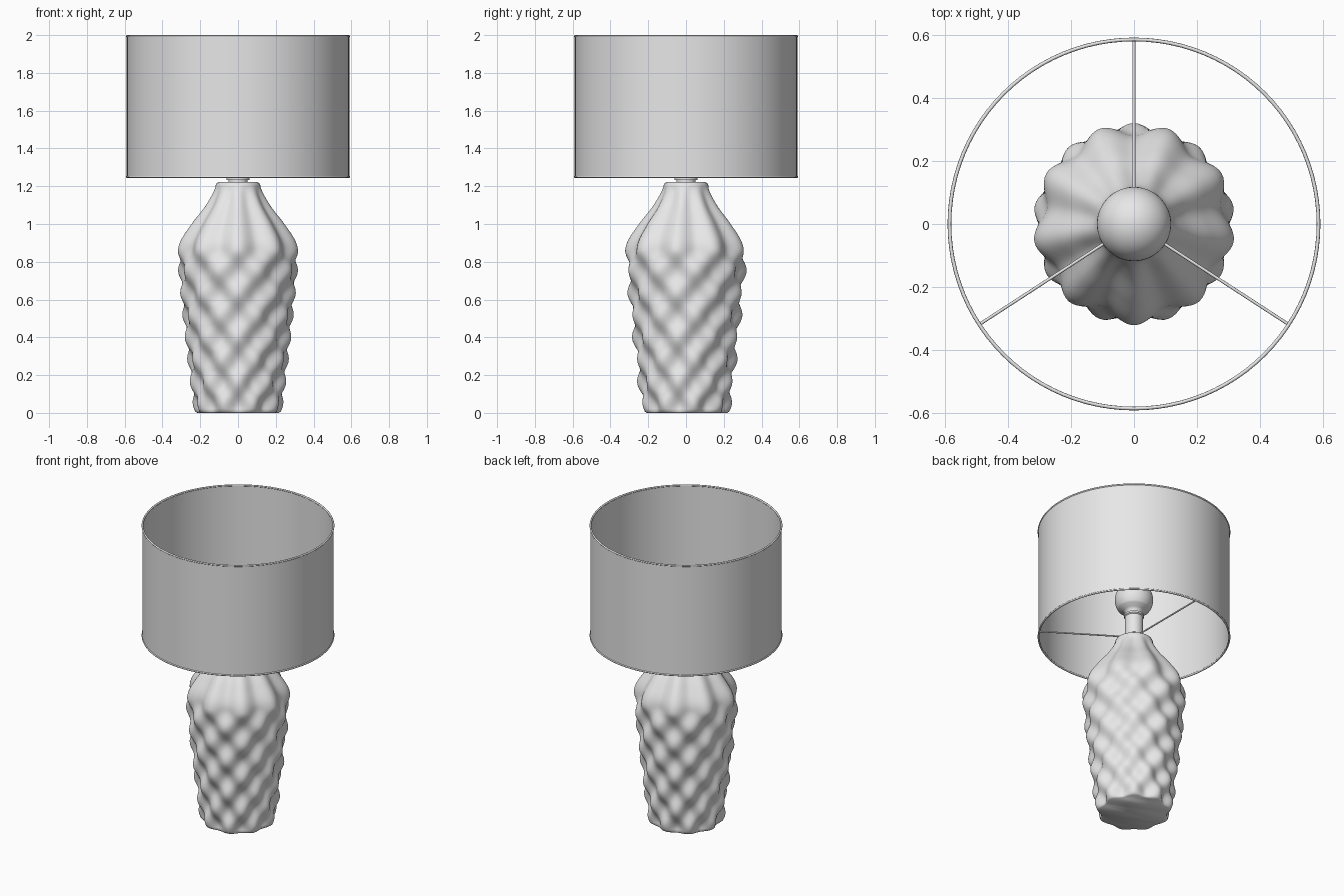
import bpy, bmesh, math
from mathutils import Vector

cube = bpy.data.objects.get("Cube")
if cube:
    bpy.data.objects.remove(cube, do_unlink=True)

# One plain pale grey for the whole lamp
grey = bpy.data.materials.new("pale grey")
grey.use_nodes = True
grey.diffuse_color = (0.8, 0.8, 0.8, 1)
grey.node_tree.nodes["Principled BSDF"].inputs["Base Color"].default_value = (0.8, 0.8, 0.8, 1)


def finish(bm, name, angle=40):
    bmesh.ops.recalc_face_normals(bm, faces=bm.faces)
    mesh = bpy.data.meshes.new(name)
    bm.to_mesh(mesh)
    bm.free()
    mesh.materials.append(grey)
    obj = bpy.data.objects.new(name, mesh)
    bpy.context.collection.objects.link(obj)
    bpy.ops.object.select_all(action='DESELECT')
    obj.select_set(True)
    bpy.context.view_layer.objects.active = obj
    bpy.ops.object.shade_smooth_by_angle(angle=math.radians(angle))
    return obj


def lathe(name, profile, sides, closed=False, caps=True, relief=None, angle=40):
    """Sweep (radius, height) points round z; relief adds to the radius."""
    bm = bmesh.new()
    rings = []
    for r, z in profile:
        ring = []
        for i in range(sides):
            a = math.tau * i / sides - math.pi / 2
            rr = r + (relief(a, z) if relief else 0)
            ring.append(bm.verts.new((rr * math.cos(a), rr * math.sin(a), z)))
        rings.append(ring)
    pairs = list(zip(rings, rings[1:]))
    if closed:
        pairs.append((rings[-1], rings[0]))
    for low, high in pairs:
        for i in range(sides):
            j = (i + 1) % sides
            bm.faces.new((low[i], low[j], high[j], high[i]))
    if caps and not closed:
        bm.faces.new(rings[0])
        bm.faces.new(rings[-1])
    return finish(bm, name, angle)


# Dimpled ceramic body: smooth vase profile, one radius every 0.1 of height
RADII = [.217, .232, .243, .255, .266, .277, .287, .296, .304, .294, .235, .163, .118]
COLUMNS, PITCH, TOP_ROW, DEPTH = 9, 0.235, 0.865, 0.02


def body_radius(z):
    t = min(z / 0.1, len(RADII) - 1.001)
    i = int(t)
    f = t - i
    a, b, c, d = (RADII[max(0, min(len(RADII) - 1, i + k))] for k in (-1, 0, 1, 2))
    return b + 0.5 * f * (c - a + f * (2*a - 5*b + 4*c - d + f * (3*(b - c) + d - a)))


def dimples(a, z):
    # Staggered bumps below the shoulder, flutes fading out above it
    wave = math.cos(COLUMNS * (a + math.pi / 2))
    if z < TOP_ROW:
        return DEPTH * wave * math.cos(math.tau * (z - TOP_ROW) / PITCH)
    fade = max(0, 1 - (z - TOP_ROW) / (1.2 - TOP_ROW))
    return DEPTH * wave * fade ** 0.7


steps = 84
body = [(body_radius(0) - 0.008, 0)]
body += [(body_radius(z), z) for z in (0.008 + 1.197 * k / steps for k in range(steps + 1))]
body += [(0.113, 1.217), (0.1, 1.222)]
lathe("lamp_body", body, 144, relief=dimples, angle=60)

# Bulb holder with a collar at its foot and a lip at its top
lathe("bulb_holder", [(.05, 1.215), (.05, 1.232), (.062, 1.234), (.062, 1.25),
                      (.056, 1.254), (.056, 1.385), (.062, 1.39), (.062, 1.402),
                      (.05, 1.408)], 48)

# Bulb: flared neck running into a globe
centre, globe = 1.51, 0.118
bulb = [(.05, 1.40), (.053, 1.415), (.064, 1.432)]
bulb += [(globe * math.cos(t), centre + globe * math.sin(t))
         for t in (math.radians(-35 + 124 * k / 20) for k in range(21))]
lathe("bulb", bulb, 48, angle=60)

# Drum shade, open at both ends
lathe("shade", [(.589, 1.246), (.589, 1.998), (.584, 1.998), (.584, 1.246)],
      96, closed=True)

# Wire hoops along the shade rims
for name, z in (("lower_hoop", 1.25), ("upper_hoop", 1.994)):
    hoop = [(.587 + .006 * math.cos(t), z + .006 * math.sin(t))
            for t in (math.tau * k / 8 for k in range(8))]
    lathe(name, hoop, 96, closed=True, angle=60)

# Three spokes joining the holder to the lower hoop
for name, degrees in (("back_spoke", 90), ("right_spoke", 213), ("left_spoke", 327)):
    a = math.radians(degrees)
    bm = bmesh.new()
    bmesh.ops.create_cone(bm, cap_ends=True, segments=10, radius1=.005,
                          radius2=.005, depth=.535)
    obj = finish(bm, name)
    obj.location = Vector((math.cos(a), math.sin(a), 0)) * .3175 + Vector((0, 0, 1.247))
    obj.rotation_euler = (0, math.pi / 2, a)
